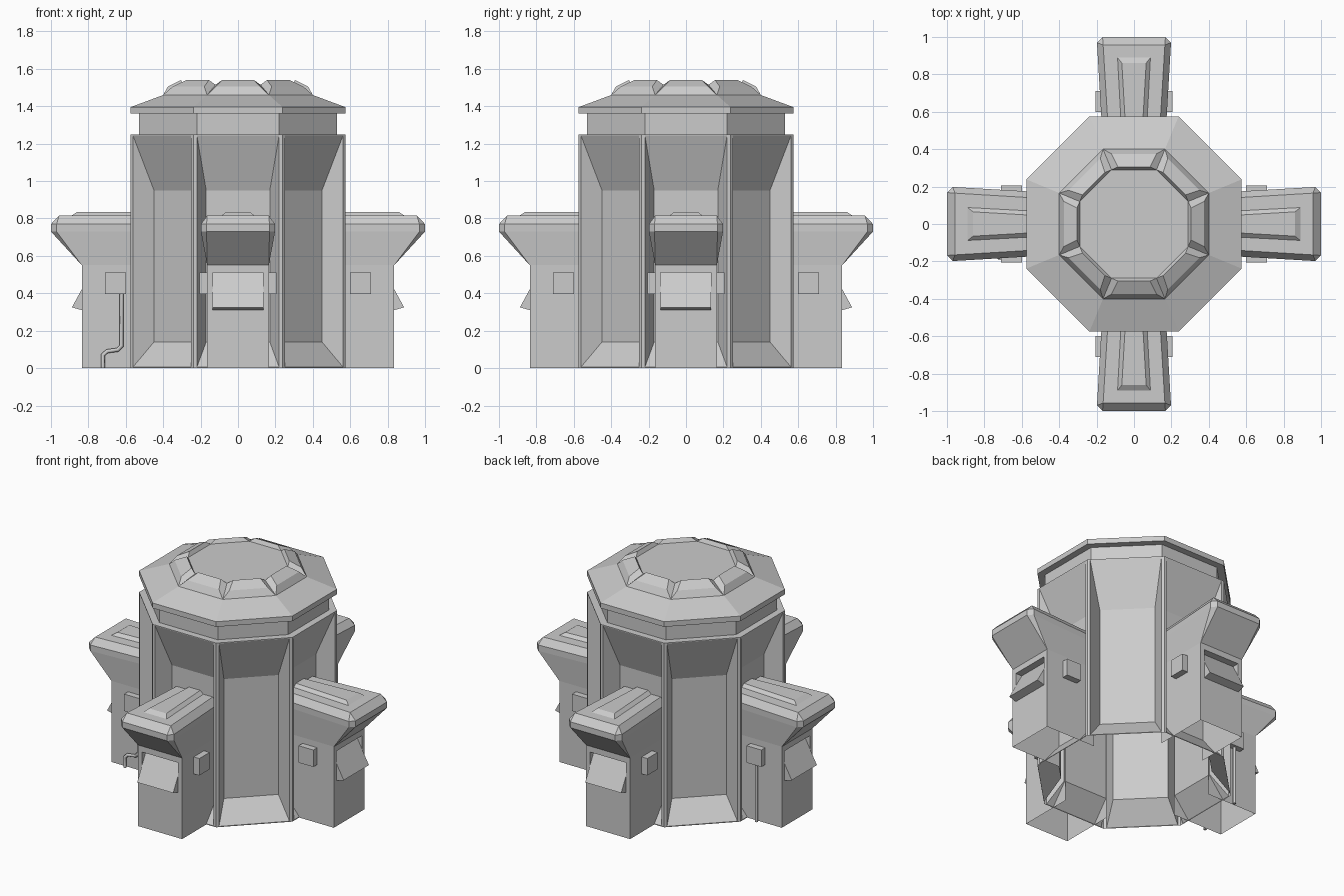
import bpy, bmesh, math
from mathutils import Matrix, Vector

if "Cube" in bpy.data.objects:
    bpy.data.objects.remove(bpy.data.objects["Cube"])

T = math.tan(math.pi / 8)  # half side of an octagon per unit apothem


def build(name, polys, copies=1):
    """Mesh from polygons, repeated around z, welded."""
    bm = bmesh.new()
    for k in range(copies):
        rot = Matrix.Rotation(k * 2 * math.pi / copies, 4, 'Z')
        for p in polys:
            pts = []
            for c in p:
                v = Vector(c)
                if all((v - q).length > 1e-5 for q in pts):
                    pts.append(v)
            if len(pts) > 2:
                bm.faces.new([bm.verts.new(rot @ v) for v in pts])
    bmesh.ops.remove_doubles(bm, verts=bm.verts, dist=1e-4)
    bmesh.ops.recalc_face_normals(bm, faces=bm.faces)
    me = bpy.data.meshes.new(name)
    bm.to_mesh(me)
    bm.free()
    ob = bpy.data.objects.new(name, me)
    bpy.context.collection.objects.link(ob)
    return ob


def bridge(a, b, closed=True):
    n = len(a)
    return [[a[i], a[(i + 1) % n], b[(i + 1) % n], b[i]]
            for i in range(n if closed else n - 1)]


def rect(w, r, z0, z1):
    return [(-w, -r, z0), (w, -r, z0), (w, -r, z1), (-w, -r, z1)]


# Octagonal body: one recessed wall panel, repeated eight times, open below
R = 0.575
outer, rim = rect(R * T, R, 0, 1.25), rect(0.22, R, 0.005, 1.245)
inner = rect(0.17, 0.465, 0.14, 0.95)
build("body", bridge(outer, rim) + bridge(rim, inner) + [inner], 8)

# Neck and roof slab: stepped octagonal profile
profile = [(R, 1.25), (0.53, 1.25), (0.53, 1.36), (R, 1.36), (R, 1.395), (0.4, 1.46)]
edges = [[(-r * T, -r, z), (r * T, -r, z)] for r, z in profile]
build("roof", [[a[0], a[1], b[1], b[0]] for a, b in zip(edges, edges[1:])], 8)

# Crown: raised blocks separated by V notches, around a flat plate
def pair(w, r, z):
    return (-w, -r, z), (w, -r, z)

base, low = pair(0.4 * T, 0.4, 1.46), pair(0.12, 0.375, 1.505)
top, foot = pair(0.085, 0.305, 1.54), pair(0.29 * T, 0.29, 1.515)
crown = [[base[0], base[1], low[1], low[0]],
         [low[0], low[1], top[1], top[0]],
         [top[0], top[1], foot[1], foot[0]],
         [base[1], foot[1], top[1], low[1]],
         [base[0], low[0], top[0], foot[0]],
         [foot[0], foot[1], (0, 0, 1.515)]]
build("roof_crown", crown, 8)

# Four wings with flared caps
E, IN = 0.835, 0.46  # end face and inner radius


def outline(z, w_in, w_out, r, c):
    half = [(w_out - c, -r, z), (w_out, -r + c, z), (w_in, -IN, z)]
    return [(-x, y, q) for x, y, q in reversed(half)] + half


levels = [outline(0, 0.165, 0.165, E, 0), outline(0.55, 0.165, 0.165, E, 0),
          outline(0.73, 0.168, 0.198, 1.0, 0.03), outline(0.77, 0.168, 0.198, 1.0, 0.03),
          outline(0.815, 0.135, 0.165, 0.957, 0)]
wing = []
for i, (a, b) in enumerate(zip(levels, levels[1:])):
    strips = bridge(a, b, False)
    if i == 0:
        strips.pop(2)  # end face is replaced by the hatch frame
    wing += strips
wing.append(levels[-1])
hole = rect(0.135, E, 0.31, 0.51)
wing += bridge(rect(0.165, E, 0, 0.55), hole)
build("wings", wing, 4)

# Tilted hatches: upper half sunk in, lower half sticking out
W = 0.135
back, lip = pair(W, 0.787, 0.51), pair(W, 0.888, 0.325)
up, down = pair(W, E, 0.51), pair(W, E, 0.31)
mid = pair(W, E, 0.422)
hatch = [[back[0], back[1], lip[1], lip[0]], [back[0], back[1], up[1], up[0]],
         [lip[0], lip[1], down[1], down[0]]]
for s in (0, 1):
    hatch += [[up[s], back[s], mid[s]], [mid[s], lip[s], down[s]]]
build("hatches", hatch, 4)

# Raised strips on top of the wings
s0 = [(-0.065, -IN, 0.815), (-0.088, -0.89, 0.815), (0.088, -0.89, 0.815), (0.065, -IN, 0.815)]
s1 = [(-0.042, -IN, 0.835), (-0.065, -0.86, 0.835), (0.065, -0.86, 0.835), (0.042, -IN, 0.835)]
build("wing_top_strips", bridge(s0, s1, False) + [s1], 4)

# Small boxes on both wing sides
boxes = []
for s in (-1, 1):
    loops = [[(s * x, -r, z) for r, z in ((0.6, 0.395), (0.71, 0.395), (0.71, 0.51), (0.6, 0.51))]
             for x in (0.16, 0.207)]
    boxes += bridge(*loops) + [loops[1]]
build("side_boxes", boxes, 4)


# Pipes below the boxes of the left wing
def pipe(name, pts):
    cu = bpy.data.curves.new(name, 'CURVE')
    cu.dimensions = '3D'
    cu.bevel_depth, cu.bevel_resolution = 0.011, 1
    cu.use_fill_caps = True
    sp = cu.splines.new('POLY')
    sp.points.add(len(pts) - 1)
    for p, c in zip(sp.points, pts):
        p.co = (*c, 1)
    bpy.context.collection.objects.link(bpy.data.objects.new(name, cu))


pipe("bent_pipe", [(x, -0.18, z) for x, z in
     ((-0.622, 0.4), (-0.622, 0.12), (-0.642, 0.098), (-0.7, 0.09), (-0.722, 0.07), (-0.722, 0))])
pipe("straight_pipe", [(-0.655, 0.18, 0.4), (-0.655, 0.18, 0)])
